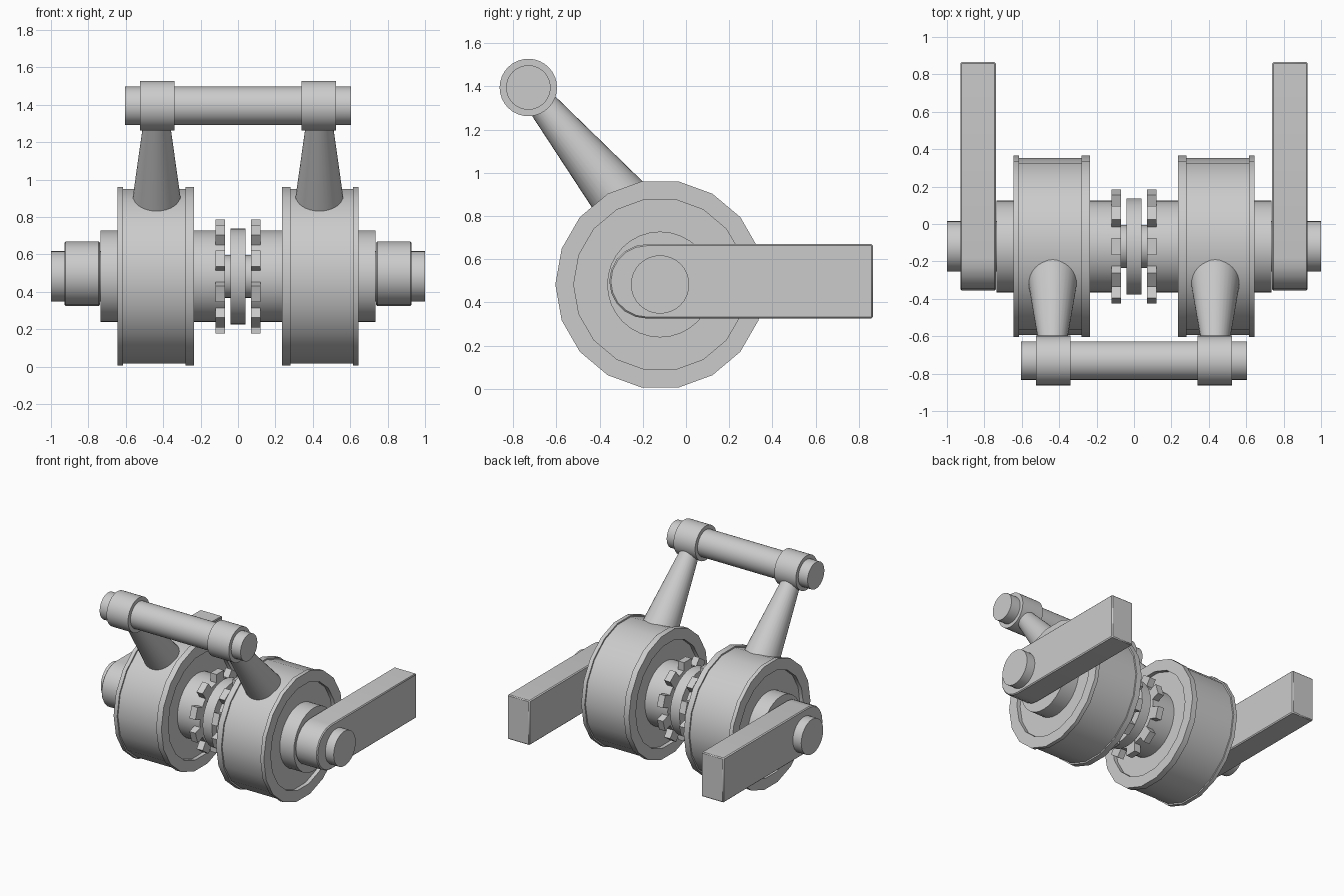
import bpy, bmesh
from math import sin, cos, pi, radians
from mathutils import Vector, Matrix

if "Cube" in bpy.data.objects:
    bpy.data.objects.remove(bpy.data.objects["Cube"])

CY, CZ = -0.12, 0.483      # main axle line
BY, BZ = -0.73, 1.395      # handle bar line


def finish(name, bm, mirror=False, bevel=0):
    bmesh.ops.recalc_face_normals(bm, faces=bm.faces)
    me = bpy.data.meshes.new(name)
    bm.to_mesh(me)
    bm.free()
    ob = bpy.data.objects.new(name, me)
    bpy.context.collection.objects.link(ob)
    bpy.ops.object.select_all(action='DESELECT')
    ob.select_set(True)
    bpy.context.view_layer.objects.active = ob
    bpy.ops.object.shade_smooth_by_angle(angle=radians(30))
    if bevel:
        m = ob.modifiers.new("bevel", 'BEVEL')
        m.width, m.segments = bevel, 1
        m.limit_method, m.angle_limit = 'ANGLE', radians(50)
    if mirror:
        ob.modifiers.new("mirror", 'MIRROR')
    return ob


def lathe(name, profile, y=CY, z=CZ, sides=32, mirror=False, phase=0.0):
    """Revolve (x, radius) points around a line parallel to x; the ends are capped."""
    bm = bmesh.new()
    rings = []
    for x, r in profile:
        rings.append([bm.verts.new((x, y + r * cos(phase + 2 * pi * i / sides),
                                    z + r * sin(phase + 2 * pi * i / sides)))
                      for i in range(sides)])
    for a, b in zip(rings, rings[1:]):
        for i in range(sides):
            j = (i + 1) % sides
            bm.faces.new((a[i], a[j], b[j], b[i]))
    bm.faces.new(rings[0])
    bm.faces.new(rings[-1])
    return finish(name, bm, mirror)


# Drums with raised rims and shallow recessed faces
lathe("drum", [(.265, .2), (.265, .4), (.235, .4), (.235, .485), (.28, .485),
               (.28, .474), (.615, .474), (.615, .485), (.645, .485),
               (.645, .4), (.615, .4), (.615, .2)], sides=18, mirror=True)

# Hubs, axle and centre disc
lathe("hub", [(.07, .245), (.735, .245)], mirror=True)
lathe("axle", [(-1, .135), (-.6, .135), (-.6, .115), (.6, .115), (.6, .135), (1, .135)])
lathe("centre_disc", [(-.04, .257), (.04, .257)])

# Clutch teeth around the inner hub ends
bm = bmesh.new()
for k in range(10):
    rot = Matrix.Rotation(2 * pi * (k + .5) / 10, 4, 'X')
    mat = (Matrix.Translation((.095, CY, CZ)) @ rot
           @ Matrix.Translation((0, .255, 0)) @ Matrix.Diagonal((.052, .1, .09, 1)))
    bmesh.ops.create_cube(bm, size=1, matrix=mat)
finish("clutch_teeth", bm, mirror=True)

# Handle bar and its sleeves
lathe("handle_bar", [(-.605, .103), (.605, .103)], BY, BZ)
lathe("bar_sleeve", [(.34, .133), (.525, .133)], BY, BZ, mirror=True)

# Tapered arms from drums to sleeves
direction = Vector((0, .636, -.772)).normalized()
bm = bmesh.new()
mat = (Matrix.Translation(Vector((.435, BY, BZ)) + direction * .4)
       @ direction.to_track_quat('Z', 'Y').to_matrix().to_4x4())
bmesh.ops.create_cone(bm, cap_ends=True, segments=32, radius1=.058, radius2=.146,
                      depth=.8, matrix=mat)
finish("arm", bm, mirror=True)

# Side levers with a rounded front end
bm = bmesh.new()
outline = [(.865, .67), (.865, .325)]
outline += [(-.18 + .175 * cos(a), .4975 + .1725 * sin(a))
            for a in (-pi / 2 - pi * i / 10 for i in range(11))]
face = bm.faces.new([bm.verts.new((.738, y, z)) for y, z in outline])
ext = bmesh.ops.extrude_face_region(bm, geom=[face])
bmesh.ops.translate(bm, vec=(.19, 0, 0),
                    verts=[g for g in ext["geom"] if isinstance(g, bmesh.types.BMVert)])
finish("lever", bm, mirror=True, bevel=.007)
